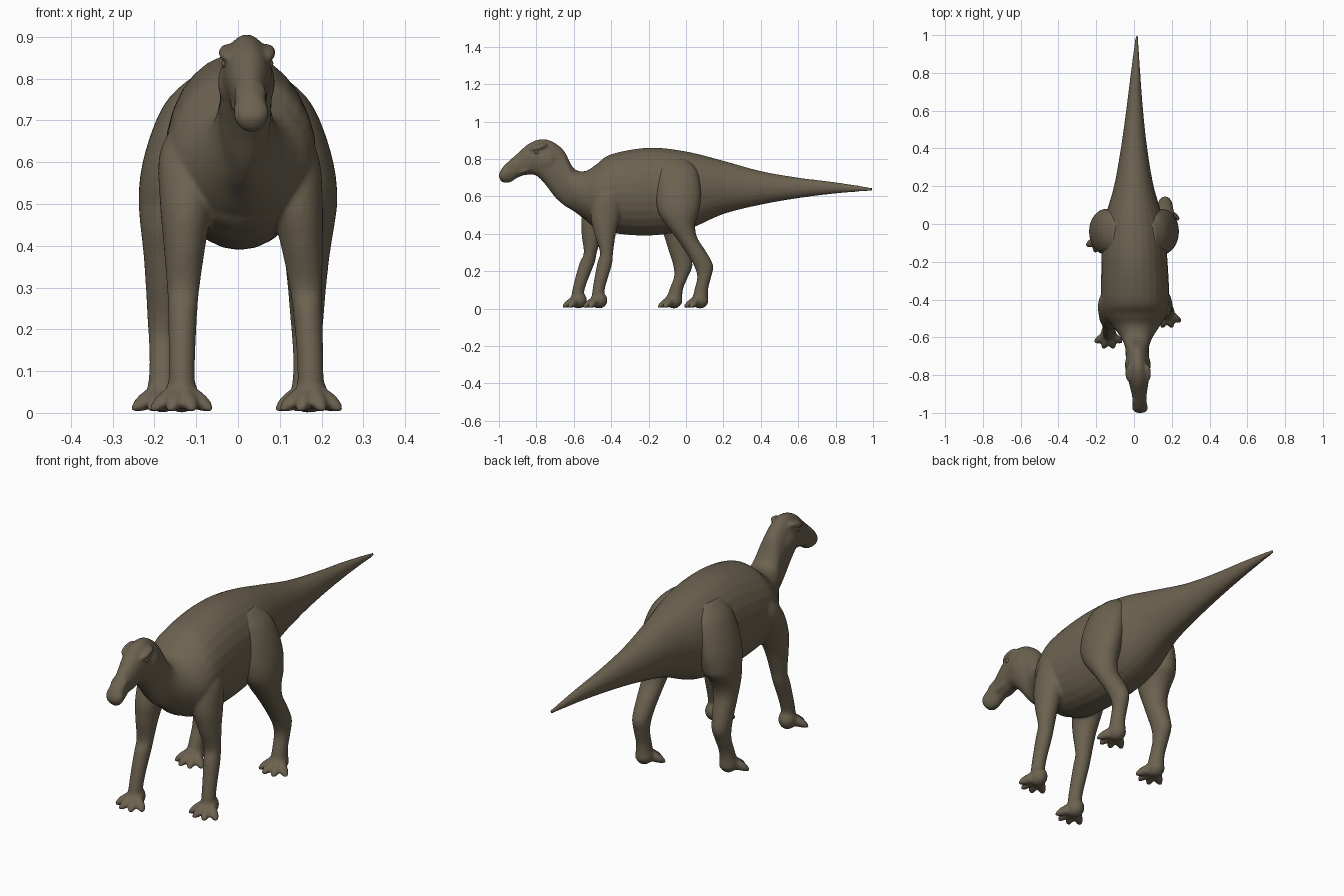
import bpy, bmesh, math
from mathutils import Vector, Matrix

if "Cube" in bpy.data.objects:
    bpy.data.objects.remove(bpy.data.objects["Cube"])


def make_material(name, colour):
    material = bpy.data.materials.new(name)
    material.use_nodes = True
    material.diffuse_color = (*colour, 1)
    shader = next(n for n in material.node_tree.nodes if n.type == 'BSDF_PRINCIPLED')
    shader.inputs["Base Color"].default_value = (*colour, 1)
    return material


skin = make_material("olive_brown_skin", (.15, .122, .08))


def curve_through(rows, steps=6):
    """Smoothly interpolate between rows of numbers."""
    rows = [Vector(row) for row in rows]
    padded = [rows[0], *rows, rows[-1]]
    result = []
    for before, start, end, after in zip(padded, padded[1:], padded[2:], padded[3:]):
        for step in range(steps):
            t = step / steps
            slope_in, slope_out = (end - before) / 2, (after - start) / 2
            bend = 3 * (end - start) - 2 * slope_in - slope_out
            twist = 2 * (start - end) + slope_in + slope_out
            result.append(start + t * (slope_in + t * (bend + t * twist)))
    return result + [rows[-1]]


def skin_rings(bm, centres_and_axes, sides=28):
    """Join elliptical rings, given as centre and two half axes, into a closed tube."""
    loops = []
    for centre, across, along in centres_and_axes:
        turns = [math.tau * i / sides for i in range(sides)]
        loops.append([bm.verts.new(centre + across * math.cos(a) + along * math.sin(a))
                      for a in turns])
    for lower, upper in zip(loops, loops[1:]):
        for i in range(sides):
            bm.faces.new((lower[i - 1], lower[i], upper[i], upper[i - 1]))
    bm.faces.new(loops[0])
    bm.faces.new(loops[-1])


def trunk(bm, rows, centre_x, matrix=Matrix()):
    """Tube along y; each row is y, underside, top and half width."""
    rings = []
    for y, low, high, width in curve_through(rows):
        centre = matrix @ Vector((centre_x(y), y, (low + high) / 2))
        turn = matrix.to_3x3()
        rings.append((centre, turn @ Vector((width, 0, 0)),
                      turn @ Vector((0, 0, (high - low) / 2))))
    skin_rings(bm, rings)


def lump(bm, centre, size, tilt=0):
    matrix = (Matrix.Translation(centre) @ Matrix.Rotation(tilt, 4, 'X')
              @ Matrix.Diagonal((*size, 1)))
    bmesh.ops.create_uvsphere(bm, u_segments=20, v_segments=12, radius=1, matrix=matrix)


def foot(bm, x, y):
    """Rounded sole with four splayed, tapering toes."""
    lump(bm, (x, y, .045), (.04, .045, .045))
    toe = [(.02, .02, .08, .02), (-.03, .01, .065, .02),
           (-.07, .003, .04, .018), (-.09, .003, .015, .008)]
    for i in range(4):
        turn = Matrix.Rotation(math.radians(36 * i - 54), 4, 'Z')
        trunk(bm, toe, lambda along: 0, Matrix.Translation((x, y, 0)) @ turn)


def leg(bm, rows, side, centre_x, pivot, stride, lean, sole_y):
    """Upright limb; rows are height, front, back and half width.
    Stride and lean swing it more and more below the pivot height."""
    rings = []
    for z, front, back, width in curve_through(rows):
        swing = max(0, 1 - (z / pivot) ** 2)
        centre = Vector((side * (centre_x(z) + lean * swing),
                         (front + back) / 2 + stride * swing, z))
        rings.append((centre, Vector((width, 0, 0)), Vector((0, (back - front) / 2, 0))))
    skin_rings(bm, rings)
    foot(bm, side * (centre_x(0) + lean), sole_y + stride)


def finish(name, bm, fused=True):
    """Make the object and fuse its overlapping volumes into one soft skin."""
    bmesh.ops.recalc_face_normals(bm, faces=bm.faces)
    mesh = bpy.data.meshes.new(name)
    bm.to_mesh(mesh)
    bm.free()
    mesh.materials.append(skin)
    mesh.shade_smooth()
    obj = bpy.data.objects.new(name, mesh)
    bpy.context.collection.objects.link(obj)
    if fused:
        fuse = obj.modifiers.new("fuse", 'REMESH')
        fuse.mode = 'VOXEL'
        fuse.voxel_size = .0065
        fuse.use_smooth_shade = True
        soften = obj.modifiers.new("soften", 'SMOOTH')
        soften.factor = .5
        soften.iterations = 6


def spine_x(y):
    """The spine bows gently towards the left at both ends."""
    return y * (.024 * y - .009)


# Tail, torso, neck and head in one sweep
body = bmesh.new()
trunk(body, [
    (1, .63, .645, .006), (.8, .615, .675, .025), (.6, .59, .7, .045),
    (.4, .555, .735, .07), (.2, .505, .79, .105), (0, .42, .84, .16),
    (-.2, .39, .86, .175), (-.4, .405, .825, .18), (-.48, .435, .77, .165),
    (-.54, .475, .735, .125), (-.6, .52, .75, .085), (-.65, .55, .84, .064),
    (-.7, .595, .885, .062), (-.75, .66, .905, .062), (-.8, .71, .9, .058),
    (-.85, .715, .875, .05), (-.9, .7, .83, .04), (-.94, .675, .795, .037),
    (-.98, .675, .755, .041), (-1, .7, .72, .02)], spine_x)

# Breast, cheeks, brows, nostrils and jaw edges
lump(body, (.01, -.47, .52), (.12, .08, .09), .5)
for side in (-1, 1):
    for offset, y, z, size, tilt in (
            (.038, -.745, .79, (.03, .06, .055), .4),
            (.046, -.79, .862, (.023, .05, .016), .3),
            (.024, -.935, .765, (.014, .035, .017), .6),
            (.03, -.85, .745, (.014, .06, .014), .4)):
        lump(body, (spine_x(y) + side * offset, y, z), size, tilt)

# Forelegs, the right one reaching ahead
foreleg = [(.72, -.42, -.36, .03), (.62, -.49, -.33, .07), (.5, -.51, -.35, .063),
           (.4, -.49, -.375, .05), (.3, -.46, -.39, .039), (.24, -.475, -.395, .035),
           (.1, -.5, -.435, .031), (.03, -.505, -.435, .035)]
for side, stride, lean in ((1, 0, 0), (-1, -.11, -.04)):
    leg(body, foreleg, side, lambda z: .175 - .14 * z * z, .65, stride, lean, -.465)
finish("body_and_forelegs", body)

# Hind legs with heavy thighs, the right one reaching ahead
hind_leg = [(.8, -.12, 0, .03), (.74, -.155, .06, .065), (.62, -.163, .08, .077),
            (.52, -.15, .07, .076), (.45, -.11, .05, .066), (.38, -.055, .06, .055),
            (.3, 0, .11, .046), (.23, .042, .145, .04), (.17, .06, .135, .035),
            (.1, .045, .118, .033), (.03, .03, .12, .04)]
for name, side, stride, lean in (("left", 1, 0, 0), ("right", -1, -.14, .015)):
    hind = bmesh.new()
    leg(hind, hind_leg, side, lambda z: .165 - .65 * max(0, z - .45) ** 2,
        .5, stride, lean, .075)
    finish(name + "_hind_leg", hind)

# Eyes
for name, side in (("left", 1), ("right", -1)):
    eye = bmesh.new()
    lump(eye, (spine_x(-.8) + side * .05, -.8, .836), (.012, .012, .012))
    finish(name + "_eye", eye, fused=False)
